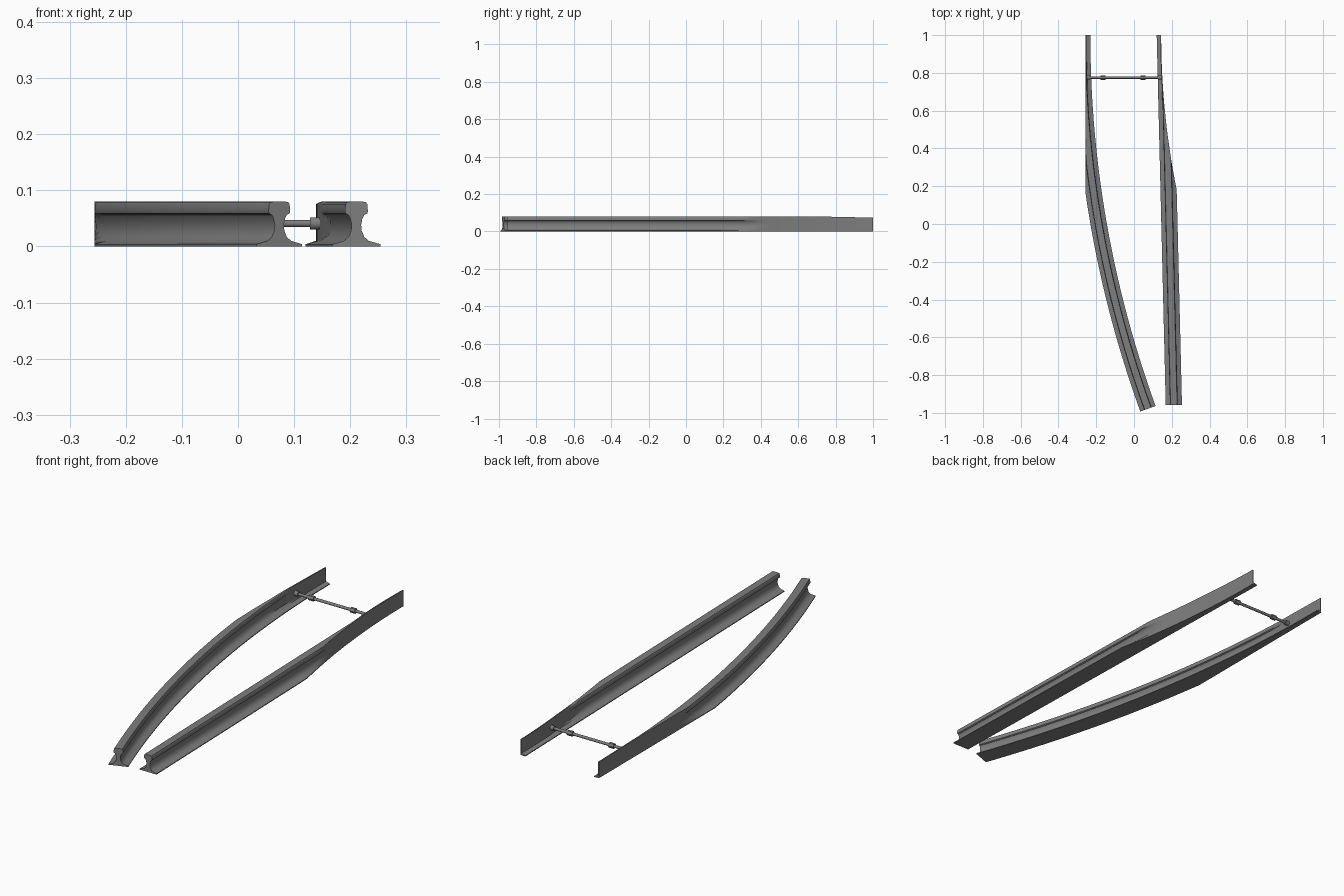
import bpy, bmesh, math
from mathutils import Matrix, Vector

cube = bpy.data.objects.get("Cube")
if cube:
    bpy.data.objects.remove(cube, do_unlink=True)

steel = bpy.data.materials.new("steel grey")
steel.use_nodes = True
colour = (0.21, 0.21, 0.21, 1)
steel.diffuse_color = colour
steel.node_tree.nodes["Principled BSDF"].inputs["Base Color"].default_value = colour

# Half of the rail section, from foot to head: (offset, height)
HALF = [(.043, 0), (.043, .004), (.022, .010), (.014, .017), (.0095, .028),
        (.0085, .038), (.0105, .049), (.014, .056), (.0195, .059),
        (.0205, .062), (.0195, .075), (.017, .079), (.010, .080)]
SECTION = HALF + [(-u, z) for u, z in reversed(HALF)]
PLATE = 0.005   # thickness left where the blade is planed away


def finish(name, bm):
    bmesh.ops.recalc_face_normals(bm, faces=bm.faces)
    mesh = bpy.data.meshes.new(name)
    bm.to_mesh(mesh)
    bm.free()
    obj = bpy.data.objects.new(name, mesh)
    bpy.context.collection.objects.link(obj)
    mesh.materials.append(steel)
    bpy.ops.object.select_all(action='DESELECT')
    obj.select_set(True)
    bpy.context.view_layer.objects.active = obj
    bpy.ops.object.shade_smooth_by_angle(angle=math.radians(30))
    return obj


def switch_blade(name, frame, cut, side, steps=48):
    """Sweep the section along frame(t); flatten it against cut(y) on one side."""
    bm = bmesh.new()
    rings = []
    for i in range(steps + 1):
        centre, normal = frame(i / steps)
        ring = []
        for k, (u, z) in enumerate(SECTION):
            p = centre + normal * u
            outer = (k < len(HALF)) == (side > 0)
            limit = side * cut(p.y) - (0 if outer else PLATE)
            p.x = side * min(side * p.x, limit)
            if z > .05:      # the head drops slightly to the tip
                z -= .006 * max(0, (p.y - .72) / .28)
            ring.append(bm.verts.new((p.x, p.y, z)))
        rings.append(ring)
    n = len(SECTION)
    for a, b in zip(rings, rings[1:]):
        for k in range(n):
            j = (k + 1) % n
            bm.faces.new((a[k], a[j], b[j], b[k]))
    bm.faces.new(rings[0])
    bm.faces.new(rings[-1])
    return finish(name, bm)


# Straight blade on the +x side
def straight(t):
    y = -.957 + 1.957 * t
    return Vector((.211 - .0245 * (y + .957), y, 0)), Vector((1, 0, 0))


switch_blade("straight_blade", straight, lambda y: .144 + .122 * (1 - y) ** 2, 1)

# Curved blade on the -x side, an arc ending parallel to y
RADIUS = 5.8


def curved(t):
    a = math.asin(1.978 / RADIUS) * (1 - t)
    normal = Vector((math.cos(a), math.sin(a), 0))
    return Vector((-.274 + RADIUS, 1, 0)) - normal * RADIUS, normal


switch_blade("curved_blade", curved, lambda y: -.2555, -1)


# Stretcher rod with adjusting nuts and end flanges
def rod_part(name, x0, x1, radius, sides):
    bm = bmesh.new()
    bmesh.ops.create_cone(bm, cap_ends=True, segments=sides, radius1=radius,
                          radius2=radius, depth=x1 - x0)
    place = Matrix.Translation(((x0 + x1) / 2, .775, .041))
    bm.transform(place @ Matrix.Rotation(math.pi / 2, 4, 'Y'))
    return finish(name, bm)


rod_part("stretcher_rod", -.253, .147, .0065, 16)
rod_part("right_nut", -.178, -.152, .012, 6)
rod_part("left_nut", .034, .060, .012, 6)
rod_part("right_flange", -.252, -.232, .011, 16)
rod_part("left_flange", .128, .148, .011, 16)
